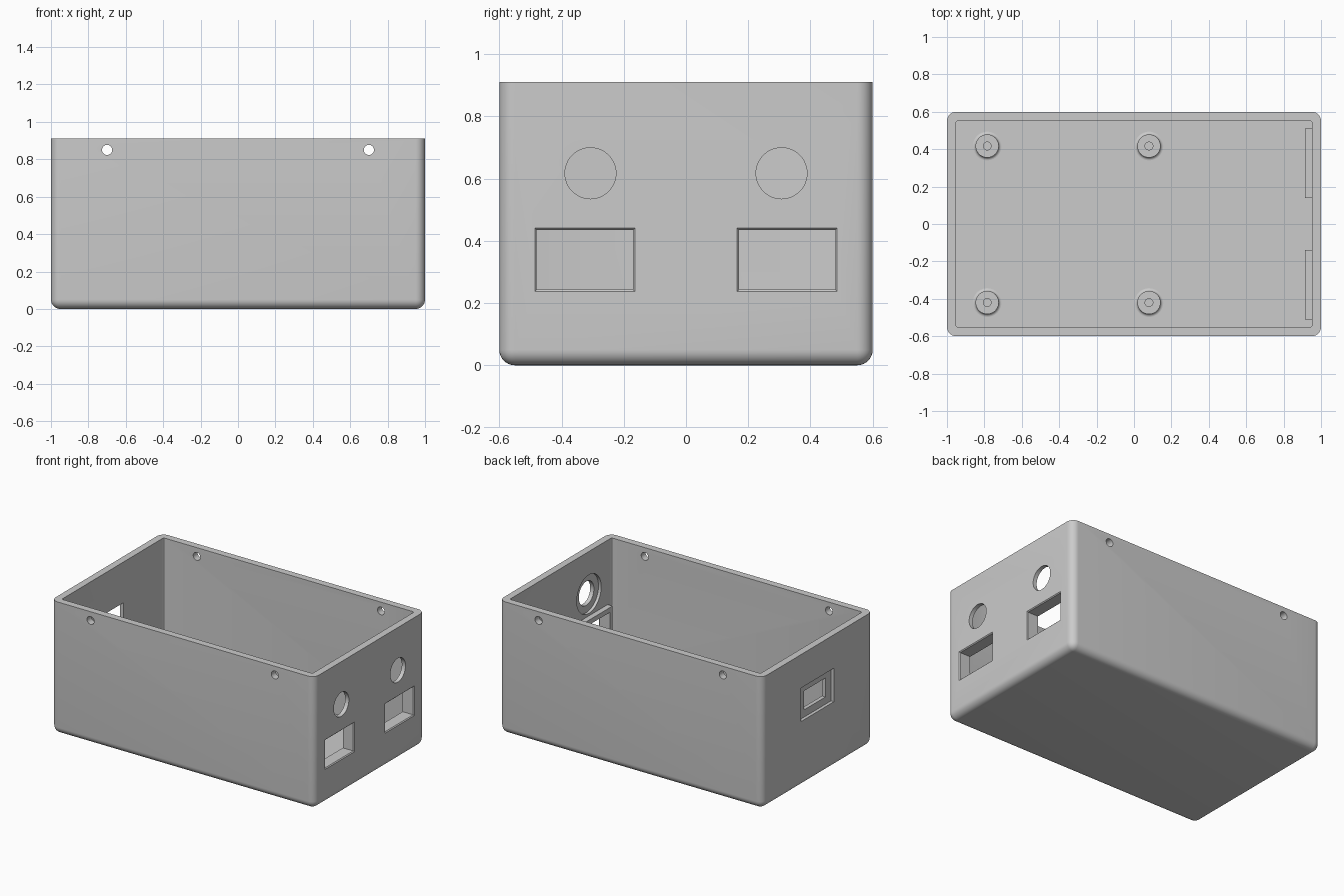
import bpy, bmesh, math
from mathutils import Matrix

if "Cube" in bpy.data.objects:
    bpy.data.objects.remove(bpy.data.objects["Cube"], do_unlink=True)

GREY = (0.6, 0.6, 0.6, 1)
grey = bpy.data.materials.new("light grey")
grey.use_nodes = True
grey.diffuse_color = GREY
grey.node_tree.nodes["Principled BSDF"].inputs["Base Color"].default_value = GREY

LENGTH, WIDTH, HEIGHT = 2.0, 1.2, 0.91
WALL, ROUND, FLARE = 0.048, 0.05, 0.006
INNER = LENGTH / 2 - WALL


def new_object(name, bm):
    bmesh.ops.recalc_face_normals(bm, faces=bm.faces)
    mesh = bpy.data.meshes.new(name)
    bm.to_mesh(mesh)
    bm.free()
    mesh.materials.append(grey)
    obj = bpy.data.objects.new(name, mesh)
    bpy.context.collection.objects.link(obj)
    return obj


def rounded_box(name, low, high, radius=0, segments=4, floor=True):
    """Box between two corners, rounded on every edge but the top ones."""
    bm = bmesh.new()
    bmesh.ops.create_cube(bm, size=1)
    for v in bm.verts:
        v.co = [(a + b) / 2 + c * (b - a) for a, b, c in zip(low, high, v.co)]
    if radius:
        edges = [e for e in bm.edges
                 if abs(e.verts[0].co.z - e.verts[1].co.z) > 0.01
                 or (floor and max(v.co.z for v in e.verts) < low[2] + 0.01)]
        bmesh.ops.bevel(bm, geom=edges, offset=radius, segments=segments,
                        profile=0.5, affect='EDGES')
    return new_object(name, bm)


def rod(name, axis, centre, radius, depth, radius2=None):
    bm = bmesh.new()
    bmesh.ops.create_cone(bm, cap_ends=True, segments=48, radius1=radius,
                          radius2=radius if radius2 is None else radius2, depth=depth)
    turn = Matrix.Rotation(math.pi / 2, 4, axis)
    bmesh.ops.transform(bm, matrix=Matrix.Translation(centre) @ turn, verts=bm.verts)
    return new_object(name, bm)


def flared_window(name, y0, y1, z0, z1):
    """Rectangular opening through the right wall, wider at the outside."""
    obj = rounded_box(name, (0.8, y0, z0), (LENGTH / 2 + FLARE, y1, z1))
    for v in obj.data.vertices:
        if v.co.x > 1:
            v.co.y += FLARE * 2 * (1 if v.co.y > (y0 + y1) / 2 else -1)
            v.co.z += FLARE * 2 * (1 if v.co.z > (z0 + z1) / 2 else -1)
    # keep the straight part up to the chamfer
    bm = bmesh.new()
    bm.from_mesh(obj.data)
    bm.verts.ensure_lookup_table()
    long_edges = [e for e in bm.edges if abs(e.verts[0].co.x - e.verts[1].co.x) > 0.1]
    cut = bmesh.ops.subdivide_edges(bm, edges=long_edges, cuts=1)
    for v in [g for g in cut["geom_inner"] if isinstance(g, bmesh.types.BMVert)]:
        v.co = (LENGTH / 2 - FLARE,
                y1 if v.co.y > (y0 + y1) / 2 else y0,
                z1 if v.co.z > (z0 + z1) / 2 else z0)
    bm.to_mesh(obj.data)
    bm.free()
    return obj


def combine(target, tool, operation):
    mod = target.modifiers.new("combine", 'BOOLEAN')
    mod.object, mod.operation, mod.solver = tool, operation, 'EXACT'
    bpy.context.view_layer.objects.active = target
    bpy.ops.object.modifier_apply(modifier=mod.name)
    bpy.data.objects.remove(tool, do_unlink=True)


def smooth(obj):
    bpy.ops.object.select_all(action='DESELECT')
    obj.select_set(True)
    bpy.context.view_layer.objects.active = obj
    bpy.ops.object.shade_smooth_by_angle(angle=math.radians(30))


# Open-topped enclosure shell
shell = rounded_box("enclosure_shell", (-LENGTH / 2, -WIDTH / 2, 0),
                    (LENGTH / 2, WIDTH / 2, HEIGHT), ROUND, 8)
combine(shell, rounded_box("cavity", (-INNER, -WIDTH / 2 + WALL, WALL),
                           (INNER, WIDTH / 2 - WALL, 1.2), 0.012, 3, False), 'DIFFERENCE')

# Right wall: framed windows and round holes with an inside counterbore
for side in (-1, 1):
    y0, y1 = sorted((side * 0.17, side * 0.48))
    combine(shell, rounded_box("window_frame", (INNER - 0.037, y0 - 0.03, 0.21),
                               (INNER + 0.02, y1 + 0.03, 0.468)), 'UNION')
    combine(shell, flared_window("window", y0, y1, 0.243, 0.435), 'DIFFERENCE')
    centre = side * 0.307
    combine(shell, rod("round_hole", 'Y', (1, centre, 0.617), 0.082, 0.2), 'DIFFERENCE')
    combine(shell, rod("counterbore", 'Y', (INNER, centre, 0.617), 0.132, 0.04), 'DIFFERENCE')

# Left wall: slot inside a shallow recess
combine(shell, rounded_box("recess", (-1.1, -0.178, 0.45), (-0.978, 0.178, 0.68)), 'DIFFERENCE')
combine(shell, rounded_box("slot", (-1.1, -0.115, 0.5), (-0.9, 0.115, 0.63)), 'DIFFERENCE')

# Screw holes near the rim, through front and back
for x in (-0.7, 0.7):
    combine(shell, rod("screw_hole", 'X', (x, 0, 0.85), 0.027, 2), 'DIFFERENCE')
smooth(shell)

# Board standoffs with a filleted foot and a pilot hole
FILLET, POST, PILOT, TOP = 0.015, 0.062, 0.021, 0.14
profile = [(PILOT, WALL), (PILOT, TOP), (POST, TOP)]
for i in range(6):
    a = i / 5 * math.pi / 2
    profile.append((POST + FILLET * (1 - math.cos(a)), WALL + FILLET * (1 - math.sin(a))))
for x, end in ((-0.785, "left"), (0.08, "middle")):
    for y, row in ((-0.42, "front"), (0.417, "back")):
        bm = bmesh.new()
        verts = [bm.verts.new((r, 0, z)) for r, z in profile]
        edges = [bm.edges.new(pair) for pair in zip(verts, verts[1:])]
        bmesh.ops.spin(bm, geom=verts + edges, cent=(0, 0, 0), axis=(0, 0, 1),
                       angle=math.tau, steps=40)
        bmesh.ops.remove_doubles(bm, verts=bm.verts, dist=0.0001)
        post = new_object(f"standoff_{row}_{end}", bm)
        post.location = (x, y, 0)
        smooth(post)
